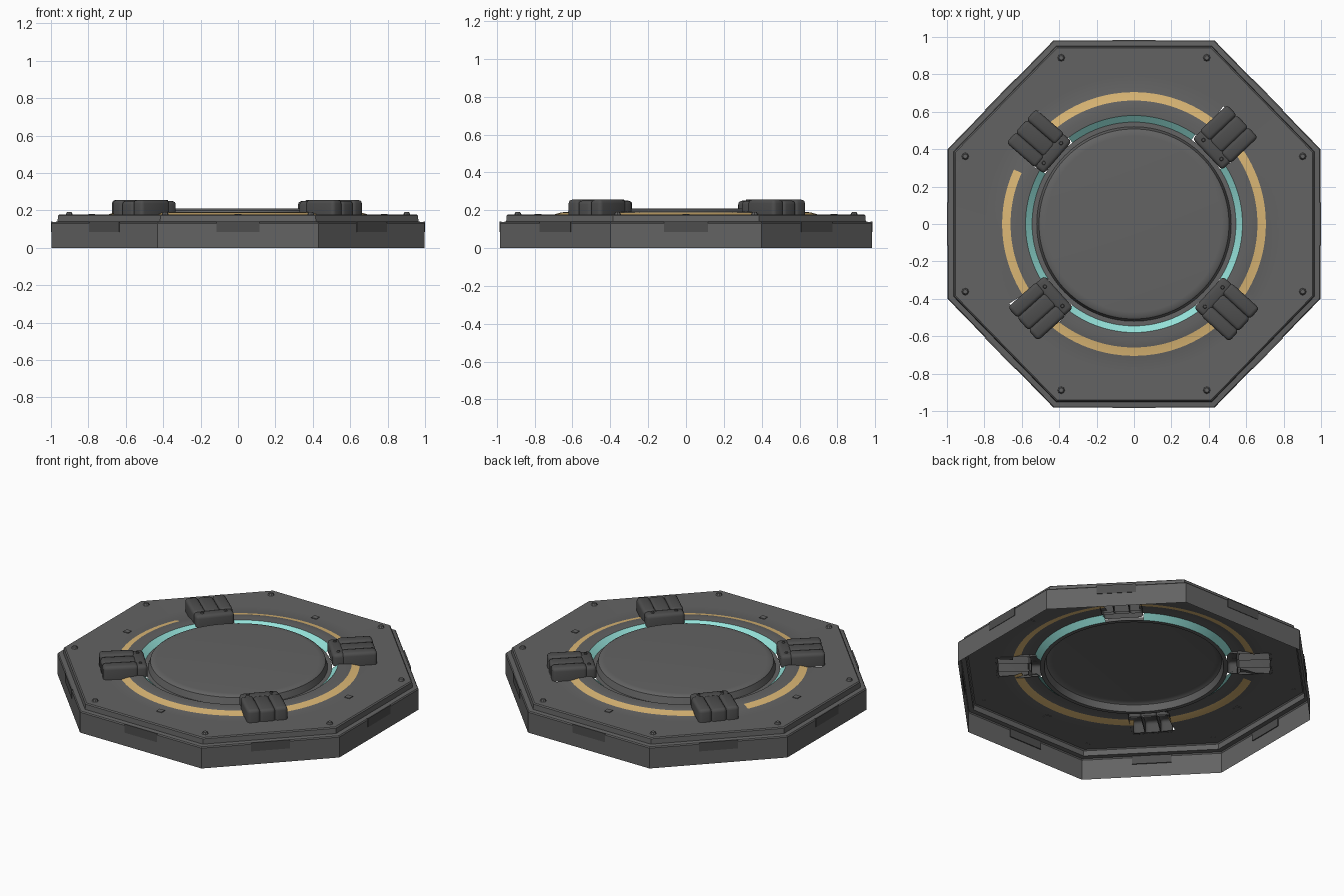
import bpy, bmesh, math
from mathutils import Matrix, Vector

if "Cube" in bpy.data.objects:
    bpy.data.objects.remove(bpy.data.objects["Cube"])


def material(name, rgb):
    m = bpy.data.materials.new(name)
    m.diffuse_color = (*rgb, 1)
    m.use_nodes = True
    m.node_tree.nodes["Principled BSDF"].inputs["Base Color"].default_value = m.diffuse_color
    return m


GREY = material("body grey", (0.125, 0.125, 0.125))
DARK = material("clamp dark grey", (0.075, 0.075, 0.075))
TEAL = material("teal", (0.30, 0.76, 0.70))
AMBER = material("amber", (0.72, 0.48, 0.18))


def finish(bm, name, mats, angle=30):
    me = bpy.data.meshes.new(name)
    bm.to_mesh(me)
    bm.free()
    ob = bpy.data.objects.new(name, me)
    bpy.context.collection.objects.link(ob)
    for m in mats:
        me.materials.append(m)
    bpy.ops.object.select_all(action='DESELECT')
    ob.select_set(True)
    bpy.context.view_layer.objects.active = ob
    bpy.ops.object.shade_smooth_by_angle(angle=math.radians(angle))
    return ob


# Octagon outline and the clamp directions
CORNERS = [Vector(p) for p in ((0.997, -0.4), (0.997, 0.4), (0.43, 0.982), (-0.43, 0.982),
                               (-0.997, 0.4), (-0.997, -0.4), (-0.43, -0.982), (0.43, -0.982))]
CLAMPS = [math.radians(a) for a in (43.5, 139, 222, 317.5)]
SEG = 16
outline = [CORNERS[i].lerp(CORNERS[(i + 1) % 8], k / SEG) for i in range(8) for k in range(SEG)]


def under_clamp(p):
    for a in CLAMPS:
        radial = p.x * math.cos(a) + p.y * math.sin(a)
        side = -p.x * math.sin(a) + p.y * math.cos(a)
        if 0.55 < radial < 0.78 and abs(side) < 0.105:
            return True
    return False


# Platform shell, open underneath: octagon loops, then circular loops
profile = [("oct", 1.0, 0.0), ("oct", 1.0, 0.13), ("oct", 0.995, 0.137), ("oct", 0.968, 0.14),
           ("oct", 0.965, 0.172), ("oct", 0.958, 0.178), ("circ", 0.79, 0.176),
           ("circ", 0.705, 0.175), ("circ", 0.66, 0.188), ("circ", 0.62, 0.192),
           ("circ", 0.58, 0.19), ("circ", 0.545, 0.16), ("circ", 0.52, 0.16),
           ("circ", 0.508, 0.20), ("circ", 0.495, 0.208), ("circ", 0.47, 0.21)]
bm = bmesh.new()
loops = []
for kind, s, z in profile:
    loops.append([bm.verts.new((*(p * s if kind == "oct" else p.normalized() * s), z))
                  for p in outline])
n = len(outline)
for r in range(len(loops) - 1):
    for i in range(n):
        j = (i + 1) % n
        f = bm.faces.new((loops[r][i], loops[r][j], loops[r + 1][j], loops[r + 1][i]))
        c = f.calc_center_median()
        ang = math.degrees(math.atan2(c.y, c.x))
        if r == 7 and not 145 < ang < 156:
            f.material_index = 1
        elif r == 10:
            f.material_index = 2
bm.faces.new(loops[-1])
bmesh.ops.delete(bm, geom=[f for f in bm.faces if under_clamp(f.calc_center_median())],
                 context='FACES')
finish(bm, "platform", [GREY, AMBER, TEAL])


def box(bm, x0, x1, y0, y1, z0, z1, bevel, M, open_bottom=False):
    b = bmesh.new()
    bmesh.ops.create_cube(b, size=1)
    for v in b.verts:
        v.co = ((x0 + x1) / 2 + v.co.x * (x1 - x0), (y0 + y1) / 2 + v.co.y * (y1 - y0),
                (z0 + z1) / 2 + v.co.z * (z1 - z0))
    if open_bottom:
        bmesh.ops.delete(b, geom=[f for f in b.faces if f.normal.z < -0.9], context='FACES')
    if bevel:
        edges = [e for e in b.edges if not e.is_boundary]
        bmesh.ops.bevel(b, geom=edges, offset=bevel, segments=3, affect='EDGES', profile=0.5)
    b.transform(M)
    tmp = bpy.data.meshes.new("tmp")
    b.to_mesh(tmp)
    b.free()
    bm.from_mesh(tmp)
    bpy.data.meshes.remove(tmp)


# Padded clamps: three radial lobes and an inner block with two pins
for k, a in enumerate(CLAMPS):
    bm = bmesh.new()
    M = Matrix.Rotation(a, 4, 'Z')
    for y0, y1, top in ((-0.12, -0.043, 0.256), (-0.047, 0.047, 0.251), (0.043, 0.12, 0.256)):
        box(bm, 0.595, 0.80, y0, y1, 0.174, top, 0.02, M, True)
    box(bm, 0.54, 0.615, -0.115, 0.115, 0.178, 0.25, 0.02, M, True)
    for y in (-0.07, 0.07):
        bmesh.ops.create_cone(bm, cap_ends=True, segments=12, radius1=0.011, radius2=0.008,
                              depth=0.008, matrix=M @ Matrix.Translation((0.578, y, 0.252)))
    finish(bm, "clamp_%d" % (k + 1), [DARK], 40)

# Bolts near the deck corners, square studs at the side middles
bm = bmesh.new()
for c in CORNERS:
    p = c * 0.905
    bmesh.ops.create_cone(bm, cap_ends=True, segments=8, radius1=0.02, radius2=0.012, depth=0.014,
                          matrix=Matrix.Translation((p.x, p.y, 0.183)))
for i in range(4):
    M = Matrix.Rotation(i * math.pi / 2, 4, 'Z')
    box(bm, 0.765, 0.80, -0.018, 0.018, 0.172, 0.18, 0, M)
finish(bm, "deck_bolts", [GREY])

# Thin panel set into the upper rim of each side
bm = bmesh.new()
for i in range(8):
    p, q = CORNERS[i], CORNERS[(i + 1) % 8]
    mid, d = (p + q) / 2, q - p
    M = Matrix.Translation((mid.x, mid.y, 0)) @ Matrix.Rotation(math.atan2(-d.x, d.y), 4, 'Z')
    box(bm, -0.006, 0.003, -0.115, 0.115, 0.085, 0.14, 0, M)
finish(bm, "rim_panels", [DARK])
